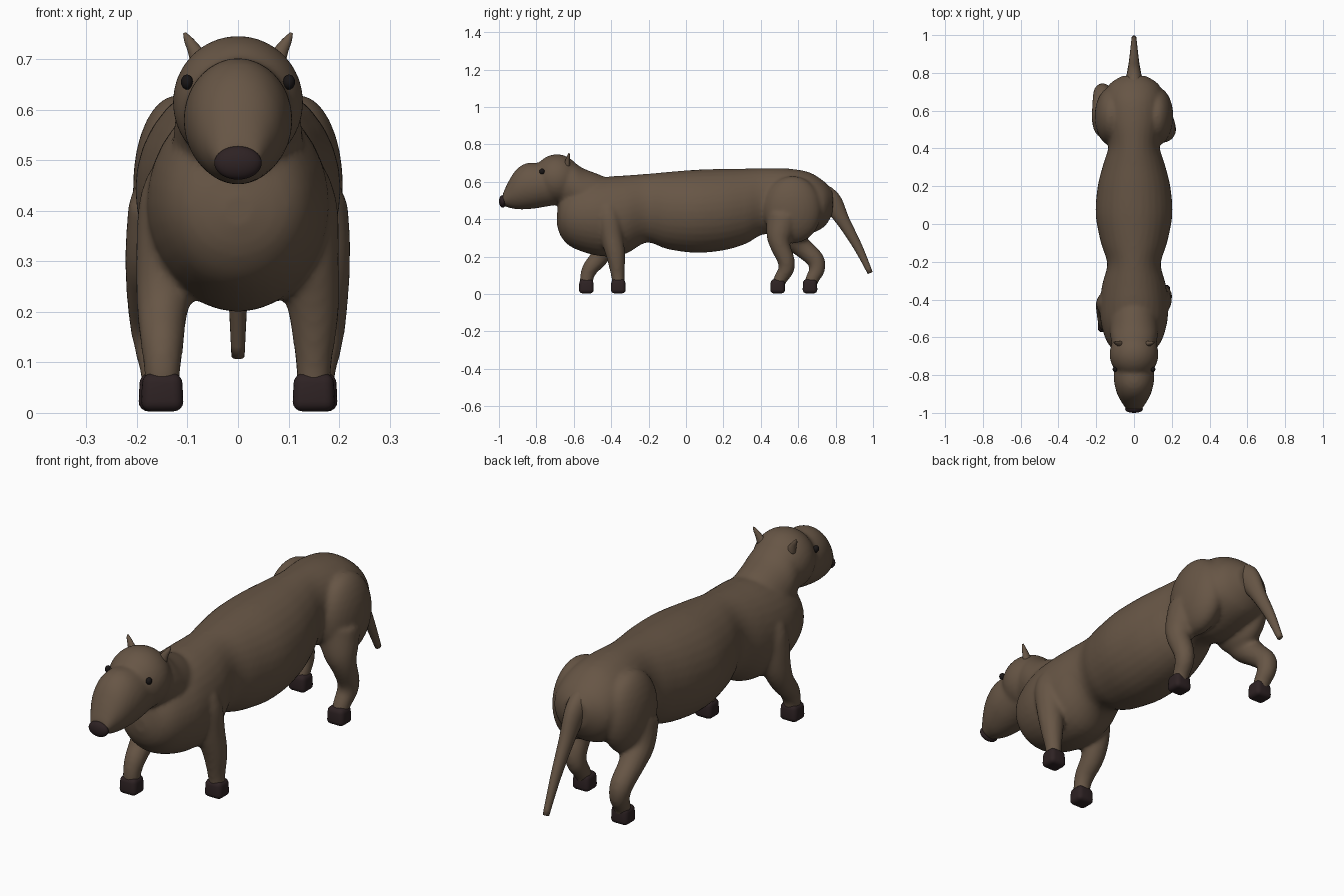
import bpy, bmesh, math
from mathutils import Vector, Matrix

if "Cube" in bpy.data.objects:
    bpy.data.objects.remove(bpy.data.objects["Cube"])


def material(name, rgb):
    m = bpy.data.materials.new(name)
    m.use_nodes = True
    m.diffuse_color = (*rgb, 1)
    bsdf = m.node_tree.nodes["Principled BSDF"]
    bsdf.inputs["Base Color"].default_value = (*rgb, 1)
    bsdf.inputs["Roughness"].default_value = 0.8
    return m


BROWN = material("brown hide", (0.135, 0.092, 0.06))
DARK = material("dark horn", (0.027, 0.016, 0.017))
BLACK = material("eye black", (0.01, 0.008, 0.008))


def finish(name, bm, mat):
    bmesh.ops.recalc_face_normals(bm, faces=bm.faces)
    for f in bm.faces:
        f.smooth = True
    me = bpy.data.meshes.new(name)
    bm.to_mesh(me)
    bm.free()
    me.materials.append(mat)
    ob = bpy.data.objects.new(name, me)
    bpy.context.collection.objects.link(ob)
    return ob


def spline(a, b, c, d, t):
    return 0.5 * (2 * b + (c - a) * t + (2 * a - 5 * b + 4 * c - d) * t * t
                  + (3 * b - a - 3 * c + d) * t ** 3)


def loft(bm, keys, axis=None, sides=32, steps=4):
    """Smooth tube through keys (x, y, z, side radius, other radius)."""
    keys = [Vector(k) for k in keys]
    pad = [keys[0]] + keys + [keys[-1]]
    rows = [spline(*pad[i:i + 4], s / steps)
            for i in range(len(keys) - 1) for s in range(steps)] + [keys[-1]]
    rings = []
    for i, r in enumerate(rows):
        ahead, behind = rows[min(i + 1, len(rows) - 1)], rows[max(i - 1, 0)]
        t = axis or Vector((ahead - behind)[:3]).normalized()
        side = Vector((1, 0, 0))
        side = (side - t * side.dot(t)).normalized()
        up = side.cross(t)
        angles = [math.tau * k / sides for k in range(sides)]
        rings.append([bm.verts.new(Vector(r[:3]) + side * math.cos(a) * max(r[3], 0.003)
                                   + up * math.sin(a) * max(r[4], 0.003)) for a in angles])
    for p, q in zip(rings, rings[1:]):
        for k in range(sides):
            n = (k + 1) % sides
            bm.faces.new((p[k], p[n], q[n], q[k]))
    bm.faces.new(rings[0])
    bm.faces.new(rings[-1])


def trunk(bm, profile):
    """Loft along y from (y, bottom, top, half width)."""
    loft(bm, [(0, y, (b + t) / 2, w, (t - b) / 2) for y, b, t, w in profile], Vector((0, 1, 0)))


def ellipsoid(bm, centre, radii, seg=32):
    bmesh.ops.create_uvsphere(bm, u_segments=seg, v_segments=seg // 2, radius=1,
                              matrix=Matrix.Translation(centre) @ Matrix.Diagonal((*radii, 1)))


# Hide: torso, neck, head, snout, haunches and legs fused into one skin
skin = bmesh.new()
trunk(skin, [(-0.69, .37, .43, .03), (-0.67, .31, .51, .10), (-0.62, .255, .57, .145),
             (-0.52, .215, .61, .176), (-0.42, .2, .627, .18), (-0.32, .215, .634, .168),
             (-0.21, .275, .642, .142), (-0.1, .24, .652, .175), (0.05, .22, .664, .203),
             (0.2, .233, .669, .192), (0.32, .268, .67, .162), (0.42, .32, .672, .135),
             (0.55, .30, .67, .16), (0.66, .32, .65, .16), (0.74, .36, .60, .13),
             (0.785, .43, .55, .06)])
trunk(skin, [(-0.38, .35, .60, .09), (-0.46, .36, .637, .12), (-0.55, .40, .672, .128),
             (-0.61, .44, .71, .123), (-0.68, .48, .72, .11)])
trunk(skin, [(-0.70, .475, .69, .10), (-0.80, .458, .702, .108), (-0.86, .452, .697, .101),
             (-0.91, .453, .662, .085), (-0.95, .462, .60, .062), (-0.98, .472, .535, .043)])
ellipsoid(skin, (0, -0.69, 0.615), (0.13, 0.127, 0.132))

# Path, height and radius for each leg in its walking pose: (x, y, z, radius)
LEGS = {
    "front_left": [(.12, -.42, .46, .06), (.132, -.41, .40, .066), (.14, -.395, .3, .06),
                   (.15, -.375, .2, .05), (.15, -.365, .1, .036), (.15, -.362, .05, .034)],
    "front_right": [(-.12, -.42, .46, .06), (-.132, -.42, .40, .066), (-.142, -.43, .28, .06),
                    (-.15, -.46, .2, .05), (-.15, -.51, .14, .043), (-.15, -.53, .09, .037),
                    (-.15, -.533, .05, .034)],
    "rear_left": [(.13, .52, .40, .09), (.155, .50, .31, .07), (.168, .505, .255, .053),
                  (.168, .535, .18, .046), (.163, .535, .13, .042), (.157, .505, .08, .036),
                  (.155, .49, .04, .034)],
    "rear_right": [(-.13, .53, .40, .09), (-.155, .56, .31, .07), (-.168, .62, .25, .054),
                   (-.168, .69, .185, .048), (-.163, .70, .13, .042), (-.157, .675, .08, .036),
                   (-.155, .663, .04, .034)],
}
for path in LEGS.values():
    loft(skin, [(x, y, z, r, r) for x, y, z, r in path])
for s in (-1, 1):
    ellipsoid(skin, (s * 0.12, 0.57, 0.45), (0.088, 0.155, 0.18))

body = finish("body", skin, BROWN)
fuse = body.modifiers.new("fuse", "REMESH")
fuse.mode = "VOXEL"
fuse.voxel_size = 0.01
fuse.use_smooth_shade = True
relax = body.modifiers.new("relax", "SMOOTH")
relax.factor = 0.5
relax.iterations = 6

# Tail
bm = bmesh.new()
loft(bm, [(0, .68, .55, .05, .06), (0, .77, .50, .042, .058), (0, .84, .39, .03, .036),
          (0, .92, .25, .02, .024), (0, .985, .112, .013, .014)], sides=20)
finish("tail", bm, BROWN)

# Hooves: bevelled blocks narrowing upward
for name, path in LEGS.items():
    x, y = path[-1][:2]
    bm = bmesh.new()
    bmesh.ops.create_cube(bm, size=1)
    for v in bm.verts:
        k = 0.92 if v.co.z > 0 else 1
        v.co = (x + v.co.x * k * 0.085, y + v.co.y * k * 0.08, 0.041 + v.co.z * 0.076)
    hoof = finish(name + "_hoof", bm, DARK)
    bevel = hoof.modifiers.new("round", "BEVEL")
    bevel.width = 0.02
    bevel.segments = 4

# Nose
bm = bmesh.new()
ellipsoid(bm, (0, -0.98, 0.495), (0.047, 0.02, 0.033))
finish("nose", bm, DARK)

# Ears and eyes on both sides
for s, label in ((1, "left"), (-1, "right")):
    bm = bmesh.new()
    loft(bm, [(s * .072, -.635, .69, .022, .016), (s * .086, -.632, .718, .014, .012),
              (s * .098, -.628, .738, .009, .008), (s * .106, -.625, .752, .003, .003)], sides=16)
    finish(label + "_ear", bm, BROWN)
    bm = bmesh.new()
    ellipsoid(bm, (s * 0.101, -0.77, 0.655), (0.012, 0.014, 0.015), 20)
    finish(label + "_eye", bm, BLACK)
